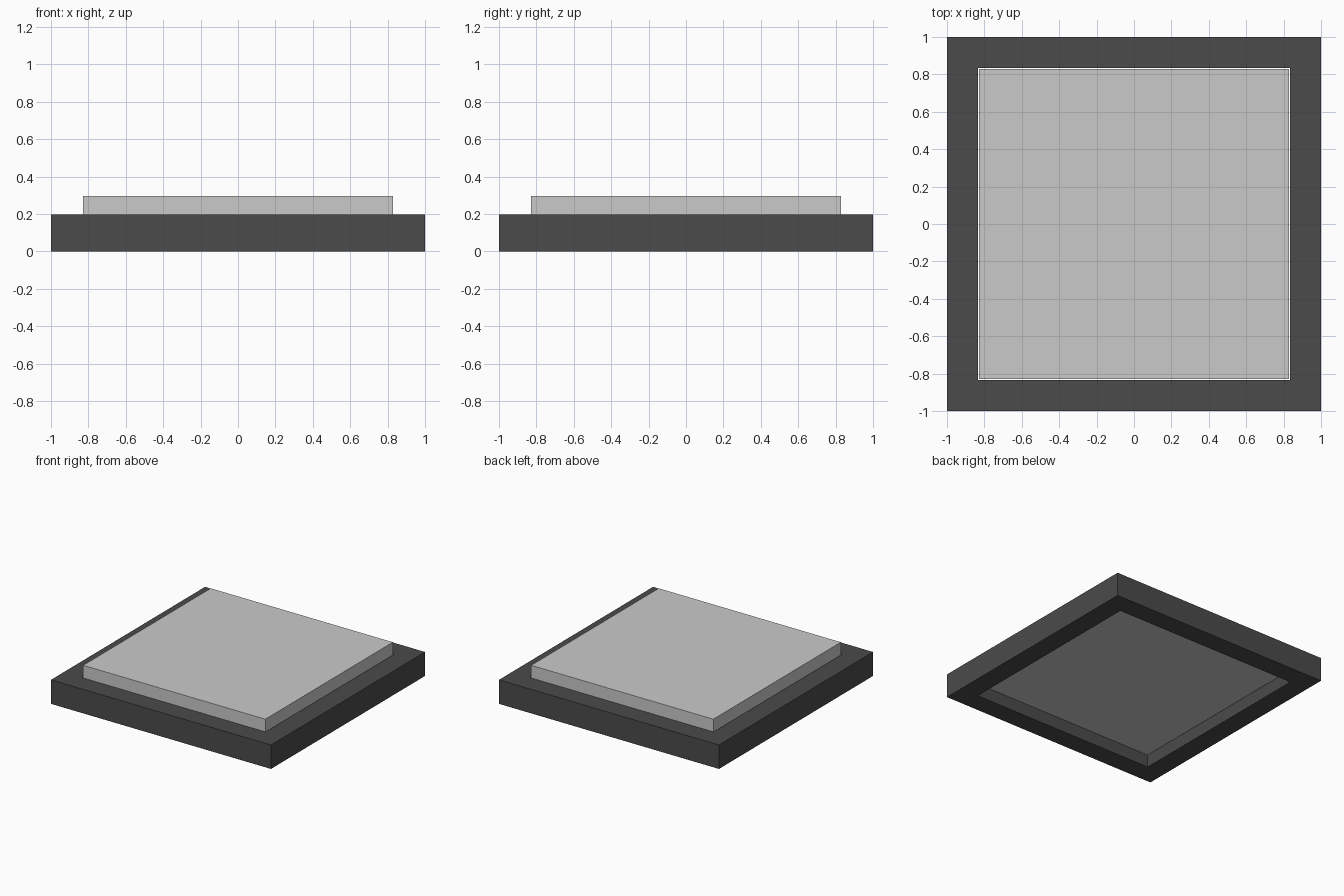
import bpy
import bmesh

if "Cube" in bpy.data.objects:
    bpy.data.objects.remove(bpy.data.objects["Cube"])


def material(name, value):
    mat = bpy.data.materials.new(name)
    mat.diffuse_color = (value, value, value, 1)
    mat.use_nodes = True
    mat.node_tree.nodes["Principled BSDF"].inputs["Base Color"].default_value = mat.diffuse_color
    return mat


def finish(name, bm, mat):
    bmesh.ops.recalc_face_normals(bm, faces=bm.faces)
    mesh = bpy.data.meshes.new(name)
    bm.to_mesh(mesh)
    bm.free()
    mesh.materials.append(mat)
    obj = bpy.data.objects.new(name, mesh)
    bpy.context.collection.objects.link(obj)
    return obj


def square(bm, half, z):
    return [bm.verts.new((sx * half, sy * half, z))
            for sx, sy in ((-1, -1), (1, -1), (1, 1), (-1, 1))]


def bridge(bm, a, b):
    for i in range(4):
        j = (i + 1) % 4
        bm.faces.new((a[i], a[j], b[j], b[i]))


dark = material("dark grey", 0.07)
light = material("light grey", 0.59)

OUTER, OPENING, PANEL = 1.0, 0.835, 0.828
FRAME_TOP, PANEL_BOTTOM, PANEL_TOP = 0.197, 0.098, 0.297

# Square frame with an open middle
bm = bmesh.new()
rings = [square(bm, h, z) for h, z in ((OUTER, 0), (OUTER, FRAME_TOP),
                                       (OPENING, FRAME_TOP), (OPENING, 0))]
for k in range(4):
    bridge(bm, rings[k], rings[(k + 1) % 4])
finish("frame", bm, dark)

# Raised panel sitting loosely in the frame, recessed underneath
bm = bmesh.new()
low, high = square(bm, PANEL, PANEL_BOTTOM), square(bm, PANEL, PANEL_TOP)
bridge(bm, low, high)
bm.faces.new(low[::-1])
bm.faces.new(high)
finish("panel", bm, light)
